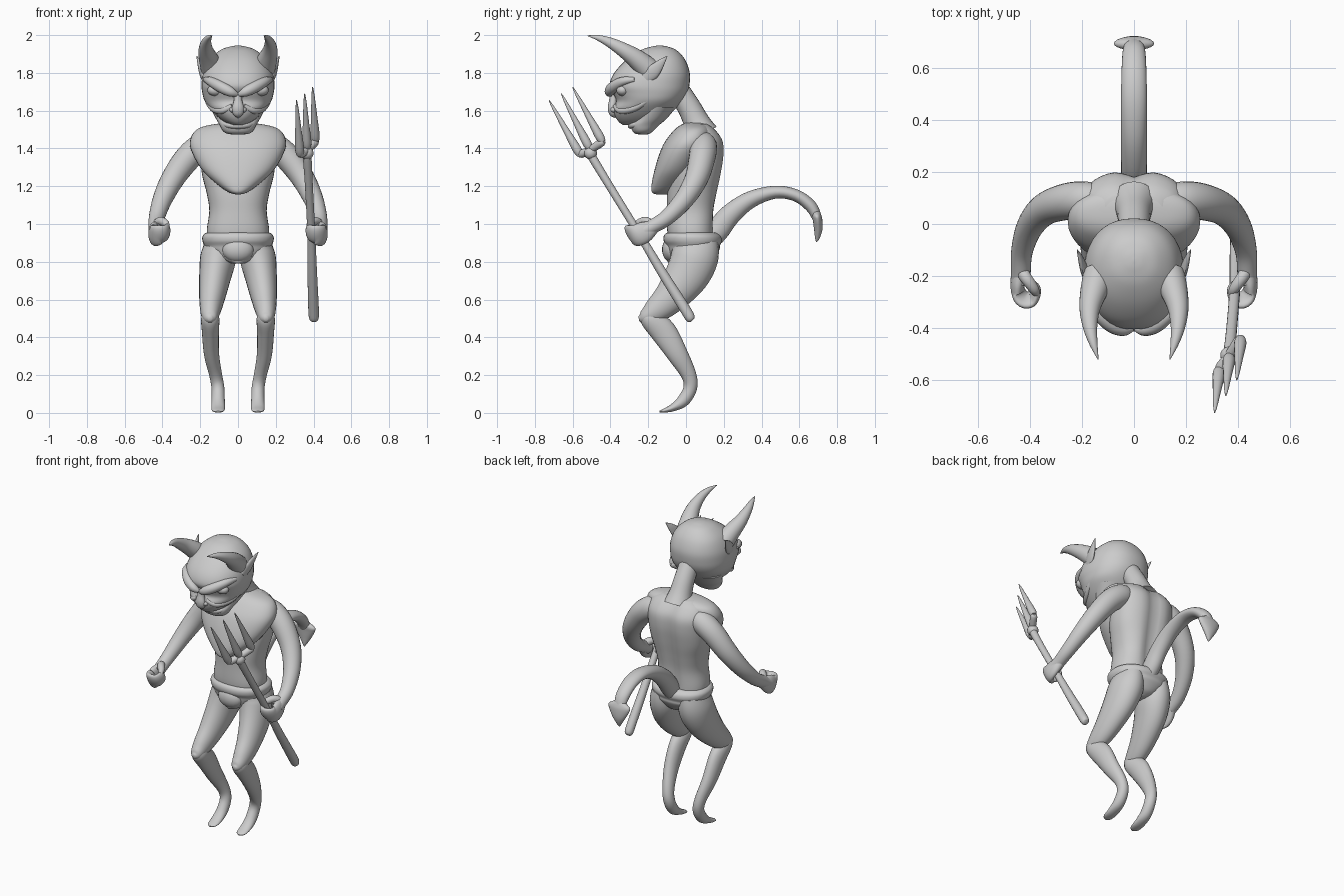
import bpy, bmesh, math
from mathutils import Vector

grey = bpy.data.materials.new("plain_grey")
grey.diffuse_color = (0.6, 0.6, 0.6, 1)


def finish(obj, mirror=False):
    obj.data.materials.append(grey)
    for o in bpy.context.selected_objects:
        o.select_set(False)
    obj.select_set(True)
    bpy.context.view_layer.objects.active = obj
    bpy.ops.object.shade_smooth_by_angle(angle=math.radians(50))
    if mirror:
        obj.modifiers.new("mirror", 'MIRROR').use_clip = False
    return obj


def spline(keys, steps):
    """Smooth interpolation of key rows (x, y, z, a, b)."""
    k = [keys[0]] + list(keys) + [keys[-1]]
    out = []
    for i in range(1, len(k) - 2):
        for s in range(steps):
            t = s / steps
            out.append([0.5 * (2 * q + (r - p) * t + (2 * p - 5 * q + 4 * r - w) * t * t
                               + (3 * q - p - 3 * r + w) * t ** 3)
                        for p, q, r, w in zip(k[i - 1], k[i], k[i + 1], k[i + 2])])
    return out + [list(keys[-1])]


def loft(name, keys, flat=False, ref=(1, 0, 0), mirror=False, n=24, steps=5, power=1.0, shape=None):
    """Skin elliptical sections along a path; flat keeps every section level."""
    keys = [tuple(r) if len(r) == 5 else tuple(r) + (r[3],) for r in keys]
    rows = spline(keys, steps)
    bm = bmesh.new()
    rings = []
    for i, (x, y, z, a, b) in enumerate(rows):
        c = Vector((x, y, z))
        u, v = Vector((1, 0, 0)), Vector((0, 1, 0))
        if not flat:
            t = Vector(rows[min(i + 1, len(rows) - 1)][:3]) - Vector(rows[max(i - 1, 0)][:3])
            t.normalize()
            u = Vector(ref)
            u = (u - t * u.dot(t)).normalized()
            v = t.cross(u)
        ring = []
        for j in range(n):
            ang = 2 * math.pi * j / n
            ca, sa = math.cos(ang), math.sin(ang)
            p = c + u * max(a, .001) * math.copysign(abs(ca) ** power, ca) \
                  + v * max(b, .001) * math.copysign(abs(sa) ** power, sa)
            ring.append(bm.verts.new(shape(p) if shape else p))
        rings.append(ring)
    for r, s in zip(rings, rings[1:]):
        for j in range(n):
            bm.faces.new((r[j], r[(j + 1) % n], s[(j + 1) % n], s[j]))
    bm.faces.new(rings[0])
    bm.faces.new(rings[-1])
    bmesh.ops.recalc_face_normals(bm, faces=bm.faces)
    me = bpy.data.meshes.new(name)
    bm.to_mesh(me)
    bm.free()
    obj = bpy.data.objects.new(name, me)
    bpy.context.collection.objects.link(obj)
    return finish(obj, mirror)


def stack(name, rows, **kw):
    """Level sections given as (z, front y, back y, half width)."""
    return loft(name, [(0, (f + b) / 2, z, w, (b - f) / 2) for z, f, b, w in rows], flat=True, **kw)


def ball(name, loc, size, mirror=False):
    bm = bmesh.new()
    bmesh.ops.create_uvsphere(bm, u_segments=20, v_segments=12, radius=1)
    for v in bm.verts:
        v.co = Vector([c * s + o for c, s, o in zip(v.co, size, loc)])
    me = bpy.data.meshes.new(name)
    bm.to_mesh(me)
    bm.free()
    obj = bpy.data.objects.new(name, me)
    bpy.context.collection.objects.link(obj)
    return finish(obj, mirror)


def spine_groove(p):
    if p.y > .08:
        p.y -= .025 * math.exp(-(p.x / .045) ** 2)
    return p


# torso, chest shield and neck
stack("torso", [(.90, -.09, .15, .16), (.97, -.10, .15, .165), (1.07, -.10, .155, .152),
                (1.16, -.10, .17, .165), (1.26, -.09, .19, .19), (1.36, -.08, .205, .20),
                (1.44, -.06, .20, .20), (1.50, -.03, .16, .17), (1.53, .0, .12, .11)],
      power=.85, n=40, shape=spine_groove)
stack("chest", [(1.155, -.15, -.10, .005), (1.168, -.18, -.05, .05), (1.21, -.182, .0, .11),
                (1.28, -.168, .05, .185), (1.36, -.145, .10, .235), (1.43, -.115, .14, .255),
                (1.49, -.07, .14, .23), (1.52, -.035, .12, .17), (1.537, .0, .09, .06)],
      n=40, power=.9)
loft("neck", [(0, .08, 1.48, .09), (0, .055, 1.54, .07), (0, .015, 1.62, .062), (0, -.05, 1.72, .06)])

# briefs with rolled waistband and front pouch
stack("briefs", [(.79, -.09, .10, .03), (.81, -.10, .14, .09), (.86, -.10, .175, .165),
                 (.885, -.105, .18, .178), (.91, -.118, .19, .188), (.935, -.118, .185, .188),
                 (.952, -.105, .165, .172), (.955, -.08, .15, .15)], n=36, power=.9)
ball("pouch", (0, -.075, .865), (.085, .052, .068))

# legs
loft("thigh", [(.095, .05, .90, .08, .12), (.105, .045, .82, .095, .125), (.122, 0, .72, .084, .115),
               (.138, -.085, .61, .068, .088), (.147, -.17, .535, .052, .064),
               (.148, -.225, .505, .036, .036), (.148, -.25, .50, .012, .012)], mirror=True)
loft("shin", [(.148, -.215, .535, .03, .03), (.147, -.19, .50, .048, .055), (.146, -.12, .43, .045, .068),
              (.14, -.045, .31, .04, .055), (.118, .015, .20, .034, .04), (.106, .022, .13, .034, .036),
              (.105, -.015, .065, .035, .033), (.105, -.07, .028, .036, .02),
              (.105, -.12, .011, .03, .01), (.105, -.14, .007, .008, .004)], mirror=True)

# arms and curled fists
loft("arm", [(.13, .09, 1.43, .06), (.19, .092, 1.41, .072), (.265, .085, 1.35, .07),
             (.345, .055, 1.24, .062), (.40, -.01, 1.13, .052), (.43, -.10, 1.035, .042),
             (.435, -.18, .985, .038), (.435, -.22, .965, .04)], ref=(0, 0, 1), mirror=True)
loft("fist", [(.432, -.17, .985, .035, .03), (.446, -.215, .96, .055, .028), (.445, -.26, .94, .058, .026),
              (.42, -.29, .945, .055, .022), (.388, -.285, .95, .05, .02), (.376, -.255, .965, .042, .018),
              (.385, -.235, .975, .03, .01)], ref=(0, -.53, .85), mirror=True)
loft("thumb", [(.43, -.185, 1.0, .025), (.41, -.215, 1.015, .023), (.385, -.25, 1.005, .02),
               (.372, -.275, .985, .01)], ref=(0, 0, 1), mirror=True, n=14)

# skull and lower jaw
stack("skull", [(1.525, -.335, -.16, .03), (1.54, -.355, -.14, .07), (1.57, -.375, -.10, .11),
                (1.61, -.385, -.055, .148), (1.65, -.37, -.02, .176), (1.69, -.385, .005, .188),
                (1.735, -.405, .018, .193), (1.80, -.38, .02, .185), (1.87, -.315, -.005, .152),
                (1.92, -.24, -.05, .095), (1.94, -.18, -.10, .04), (1.945, -.145, -.135, .004)],
      n=40, power=.9)
stack("jaw", [(1.474, -.245, -.205, .03), (1.479, -.27, -.19, .06), (1.495, -.285, -.17, .082),
              (1.525, -.292, -.14, .098), (1.56, -.27, -.10, .118), (1.62, -.24, -.05, .15)],
      n=32, power=.85)
loft("lower_lip", [(-.095, -.20, 1.545, .008), (-.06, -.27, 1.525, .014), (0, -.292, 1.52, .016),
                   (.06, -.27, 1.525, .014), (.095, -.20, 1.545, .008)], ref=(0, 0, 1), n=12)

# face: angry brows, eyes, nose, cheek folds
loft("brow", [(.175, -.27, 1.765, .012), (.145, -.335, 1.755, .024), (.09, -.385, 1.725, .03),
              (.04, -.405, 1.70, .026), (.005, -.40, 1.685, .012)], ref=(0, 0, 1), mirror=True, n=16)
ball("eye", (.12, -.335, 1.708), (.042, .034, .03), True)
loft("nose", [(0, -.385, 1.70, .018), (0, -.385, 1.655, .022), (0, -.392, 1.615, .032, .022),
              (0, -.385, 1.585, .028, .02), (0, -.37, 1.565, .006)], n=16)
ball("nostril", (.026, -.378, 1.605), (.02, .022, .016), True)
loft("cheek_fold", [(.03, -.375, 1.625, .012), (.085, -.345, 1.60, .018), (.135, -.27, 1.615, .018),
                    (.168, -.19, 1.665, .012), (.18, -.15, 1.70, .004)],
     ref=(0, 0, 1), mirror=True, n=12)

# horns and pointed ears
loft("horn", [(.135, -.20, 1.82, .062), (.155, -.26, 1.872, .052), (.170, -.325, 1.917, .040),
              (.169, -.395, 1.957, .028), (.156, -.46, 1.984, .016), (.138, -.52, 1.997, .002)], mirror=True)
loft("ear", [(.178, -.21, 1.77, .014, .03), (.192, -.175, 1.805, .014, .036),
             (.205, -.135, 1.85, .010, .022), (.218, -.10, 1.888, .002, .002)], mirror=True, n=16)

# tail with spade tip
loft("tail", [(0, .10, .90, .05, .06), (0, .165, .965, .05, .062), (0, .235, 1.05, .05, .056),
              (0, .34, 1.128, .05, .045), (0, .47, 1.168, .05, .034), (0, .58, 1.152, .048, .032),
              (0, .66, 1.095, .044, .032), (0, .695, 1.03, .035, .025)])
loft("tail_tip", [(0, .688, 1.065, .04, .02), (0, .692, 1.045, .074, .024), (0, .697, 1.02, .073, .025),
                  (0, .70, .97, .045, .022), (0, .695, .925, .016, .012), (0, .69, .905, .002, .002)])

# pitchfork
loft("shaft", [(.402, .032, .488, .008), (.402, .025, .498, .024), (.40, -.005, .55, .028),
               (.393, -.13, .75, .025), (.388, -.25, .95, .021), (.375, -.41, 1.21, .021),
               (.366, -.50, 1.36, .023), (.364, -.515, 1.40, .02)], n=16)
ball("collar", (.366, -.505, 1.375), (.034, .034, .034))
loft("crossbar", [(.322, -.565, 1.362, .012), (.335, -.55, 1.372, .022), (.366, -.507, 1.392, .02),
                  (.405, -.45, 1.43, .022), (.415, -.435, 1.44, .012)], ref=(0, 0, 1), n=14)
for side, base, tip in (("left", (.328, -.56, 1.365), (.31, -.725, 1.655)),
                        ("middle", (.366, -.51, 1.40), (.353, -.66, 1.69)),
                        ("right", (.41, -.442, 1.435), (.395, -.60, 1.725))):
    b, t = Vector(base), Vector(tip)
    loft(side + "_tine", [(*b.lerp(t, f), r) for f, r in
                          ((0, .018), (.12, .024), (.45, .017), (.85, .008), (1, .002))], n=14)
